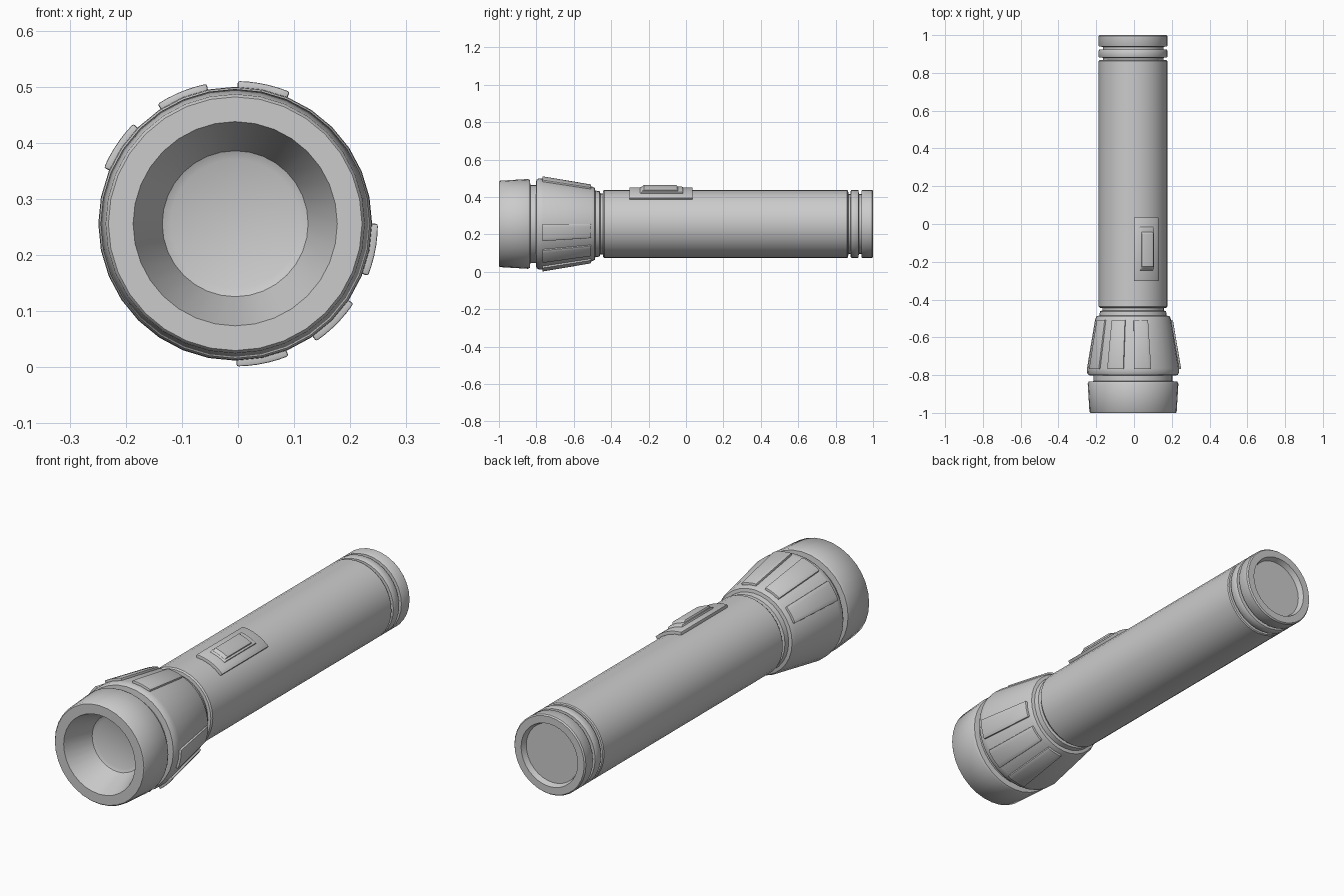
import bpy, bmesh, math

if "Cube" in bpy.data.objects:
    bpy.data.objects.remove(bpy.data.objects["Cube"])

CX, CZ, SIDES = -0.005, 0.256, 32


def finish(name, bm, bevel=0.0, angle=32):
    bmesh.ops.recalc_face_normals(bm, faces=bm.faces)
    me = bpy.data.meshes.new(name)
    bm.to_mesh(me)
    bm.free()
    ob = bpy.data.objects.new(name, me)
    bpy.context.collection.objects.link(ob)
    bpy.ops.object.select_all(action='DESELECT')
    ob.select_set(True)
    bpy.context.view_layer.objects.active = ob
    if bevel:
        mod = ob.modifiers.new("soft_edges", 'BEVEL')
        mod.width, mod.segments = bevel, 2
        mod.limit_method, mod.angle_limit = 'ANGLE', math.radians(40)
        bpy.ops.object.modifier_apply(modifier=mod.name)
    bpy.ops.object.shade_smooth_by_angle(angle=math.radians(angle))
    return ob


def point(r, deg, y):
    a = math.radians(deg)
    return (CX + r * math.sin(a), y, CZ + r * math.cos(a))


def lathe(name, profile, angle=32):
    """Revolve (y, r) points about the torch axis; r = 0 closes to a pole."""
    bm = bmesh.new()
    rings = []
    for y, r in profile:
        if r == 0:
            rings.append([bm.verts.new(point(0, 0, y))] * SIDES)
        else:
            rings.append([bm.verts.new(point(r, 360 * i / SIDES, y)) for i in range(SIDES)])
    for a, b in zip(rings, rings[1:]):
        for i in range(SIDES):
            j = (i + 1) % SIDES
            quad = list(dict.fromkeys((a[i], a[j], b[j], b[i])))
            bm.faces.new(quad)
    return finish(name, bm, 0, angle)


def curved_bar(name, a0, a1, outline, r_in, bevel=0.004, steps=5):
    """Strip wrapped on the torch between two angles; outline is (y, outer r)."""
    bm = bmesh.new()
    section = outline + [(outline[-1][0], r_in[1]), (outline[0][0], r_in[0])]
    rows = [[bm.verts.new(point(r, a0 + (a1 - a0) * i / steps, y)) for y, r in section]
            for i in range(steps + 1)]
    n = len(section)
    for p, q in zip(rows, rows[1:]):
        for k in range(n):
            bm.faces.new((p[k], p[(k + 1) % n], q[(k + 1) % n], q[k]))
    bm.faces.new(rows[0])
    bm.faces.new(rows[-1])
    return finish(name, bm, bevel)


# Front bezel with the sunken reflector
lathe("bezel", [(-0.86, 0), (-0.86, 0.115), (-0.867, 0.13), (-1.0, 0.182),
                (-1.0, 0.226), (-0.994, 0.231), (-0.846, 0.240), (-0.835, 0.235),
                (-0.832, 0.209)], 40)

# Tapered head with neck ring
lathe("head", [(-0.835, 0.209), (-0.803, 0.209), (-0.80, 0.236), (-0.788, 0.243),
               (-0.765, 0.244), (-0.505, 0.201), (-0.488, 0.193), (-0.485, 0.178),
               (-0.462, 0.175), (-0.458, 0.163), (-0.44, 0.163)])

# Main barrel
lathe("barrel", [(-0.46, 0.163), (-0.445, 0.163), (-0.443, 0.177), (-0.436, 0.182),
                 (0.862, 0.182), (0.867, 0.178), (0.868, 0.16), (0.885, 0.16)])

# Tail cap with grooves and a recessed end
lathe("tail_cap", [(0.86, 0.16), (0.88, 0.16), (0.881, 0.179), (0.886, 0.182),
                   (0.918, 0.182), (0.923, 0.179), (0.924, 0.16), (0.938, 0.16),
                   (0.939, 0.179), (0.944, 0.182), (0.994, 0.182), (1.0, 0.177),
                   (1.0, 0.144), (0.975, 0.135), (0.975, 0)])

# Grip ribs in two opposite groups of three
for start in (-67, 90):
    for k in range(3):
        a = start + 34 * k
        curved_bar(f"grip_rib_{start + 67}_{k}", a, a + 21.5,
                   [(-0.768, 0.255), (-0.508, 0.211)], (0.235, 0.19))

# Switch plate, slider frame and thumb pad
curved_bar("switch_plate", 1.5, 44.5, [(-0.302, 0.196), (0.035, 0.196)], (0.17, 0.17), 0.003, 8)
curved_bar("switch_slider", 10.5, 33.5, [(-0.245, 0.198), (-0.235, 0.204), (-0.022, 0.204), (-0.015, 0.198)],
           (0.18, 0.18), 0.002)
curved_bar("switch_thumb_pad", 12.5, 31, [(-0.238, 0.203), (-0.225, 0.213), (-0.052, 0.213), (-0.042, 0.203)],
           (0.185, 0.185), 0.002)
